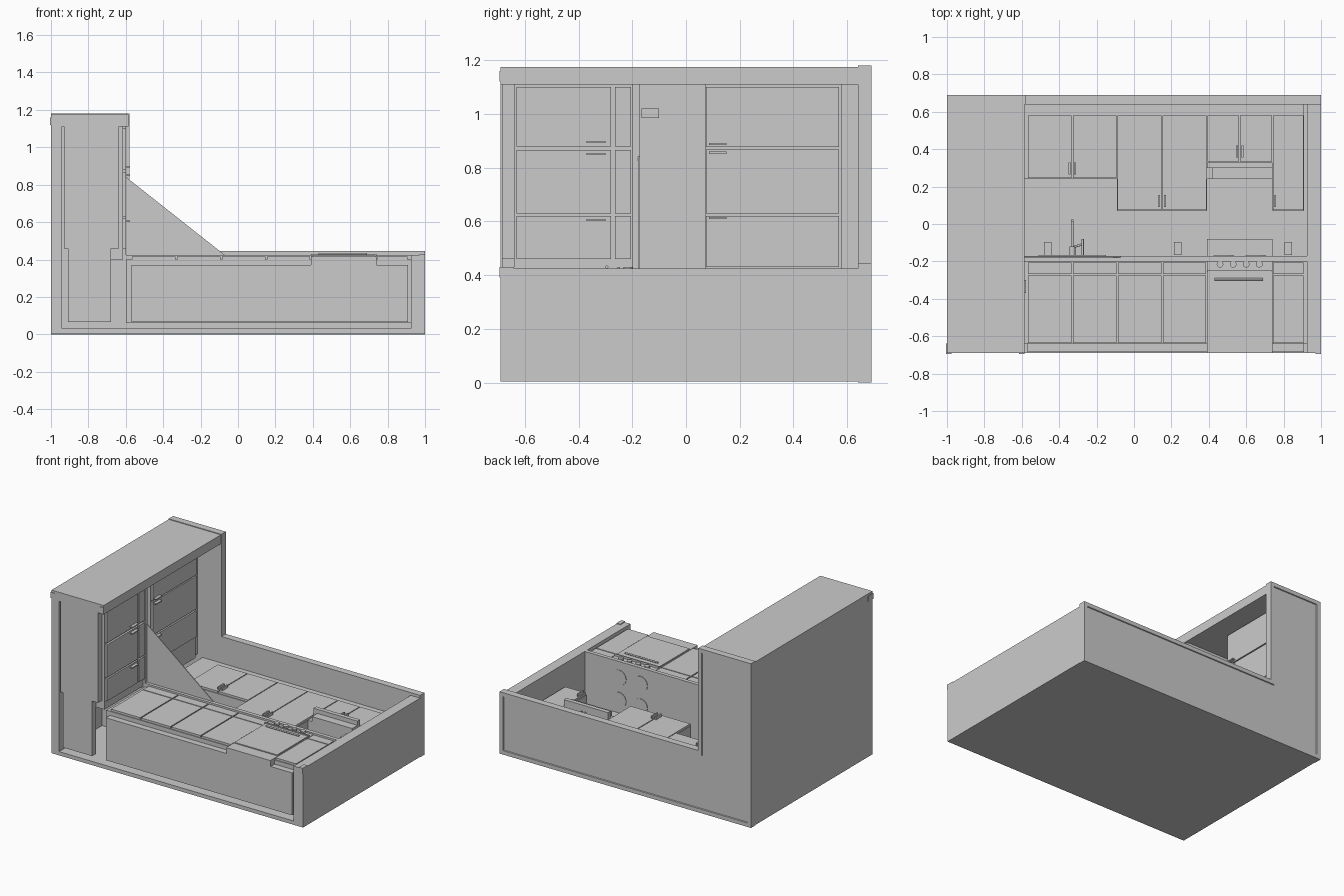
import bpy, bmesh, math
from mathutils import Vector


def box(name, x0, x1, y0, y1, z0, z1):
    bm = bmesh.new()
    bmesh.ops.create_cube(bm, size=1)
    for v in bm.verts:
        v.co = Vector(((x0 + x1) / 2 + v.co.x * (x1 - x0),
                       (y0 + y1) / 2 + v.co.y * (y1 - y0),
                       (z0 + z1) / 2 + v.co.z * (z1 - z0)))
    return finish(name, bm)


def finish(name, bm):
    me = bpy.data.meshes.new(name)
    bm.to_mesh(me)
    bm.free()
    ob = bpy.data.objects.new(name, me)
    bpy.context.collection.objects.link(ob)
    return ob


def prism_xz(name, pts, y0, y1, inset=0.0):
    # Extrude an x-z outline along y; optionally recess a framed field on the y1 side
    bm = bmesh.new()
    f = bm.faces.new([bm.verts.new((x, y0, z)) for x, z in pts])
    r = bmesh.ops.extrude_face_region(bm, geom=[f])
    bmesh.ops.translate(bm, vec=(0, y1 - y0, 0),
                        verts=[g for g in r["geom"] if isinstance(g, bmesh.types.BMVert)])
    bmesh.ops.recalc_face_normals(bm, faces=bm.faces)
    if inset:
        top = [f for f in bm.faces if abs(f.calc_center_median().y - y1) < 1e-5]
        bmesh.ops.inset_region(bm, faces=top, thickness=inset)
        bmesh.ops.inset_region(bm, faces=top, thickness=0.004, depth=-0.006)
    return finish(name, bm)


def rod(name, a, b, r, sides=12):
    a, b = Vector(a), Vector(b)
    bm = bmesh.new()
    bmesh.ops.create_cone(bm, cap_ends=True, segments=sides, radius1=r, radius2=r,
                          depth=(b - a).length)
    rot = Vector((0, 0, 1)).rotation_difference(b - a)
    for v in bm.verts:
        v.co = rot @ v.co + (a + b) / 2
    for f in bm.faces:
        f.smooth = len(f.verts) == 4
    return finish(name, bm)


# Room shell: the kitchen lies on its back wall
box("back_wall", -1, 1, -0.69, 0.65, 0.003, 0.03)
box("left_wall", -1, -0.94, -0.69, 0.65, 0.003, 1.17)
box("right_wall", 0.925, 1, -0.69, 0.65, 0.003, 0.425)
box("end_wall", -1, -0.585, -0.69, 0.65, 1.11, 1.175)
prism_xz("ceiling_panel", [(-1, 0), (1, 0), (1, 0.445), (-0.58, 0.445), (-0.58, 1.18), (-1, 1.18)],
         0.64, 0.69, 0.04)

# Connector blocks at the panel corners
for i, (x, z) in enumerate([(-0.99, 1.14), (-0.60, 1.14), (0.985, 0.41)]):
    box(f"connector_{i}", x - 0.015, x + 0.015, -0.694, -0.64, z - 0.02, z + 0.02)

# Base cabinets and plinth along the back wall
box("base_carcass", -0.60, 0.925, -0.64, -0.20, 0.06, 0.40)
box("base_plinth", -0.57, 0.91, -0.685, -0.64, 0.065, 0.37)
box("oven_body", 0.39, 0.74, -0.69, -0.175, 0.13, 0.415)
box("worktop_back", -0.94, 0.925, -0.20, -0.172, 0.03, 0.425)
for i, (a, b) in enumerate([(-0.57, -0.33), (-0.33, -0.09), (-0.09, 0.15), (0.15, 0.39), (0.74, 0.91)]):
    box(f"base_door_{i}", a + 0.004, b - 0.004, -0.635, -0.275, 0.40, 0.415)
    box(f"base_drawer_{i}", a + 0.004, b - 0.004, -0.268, -0.205, 0.40, 0.415)

# Base cabinets and plinth along the left wall
box("side_base_carcass", -0.91, -0.615, -0.64, -0.20, 0.40, 1.11)
box("side_plinth", -0.91, -0.68, -0.685, -0.64, 0.065, 0.46)
box("side_plinth_upper", -0.93, -0.635, -0.685, -0.64, 0.46, 1.11)
box("worktop_side", -0.94, -0.60, -0.20, -0.172, 0.42, 1.11)
for i, (a, b) in enumerate([(0.46, 0.62), (0.63, 0.865), (0.878, 1.10)]):
    box(f"side_door_{i}", -0.615, -0.60, -0.63, -0.28, a, b)
    box(f"side_drawer_{i}", -0.615, -0.60, -0.265, -0.205, a, b)
for i, z in enumerate((0.605, 0.85, 0.895)):
    box(f"side_handle_{i}", -0.60, -0.578, -0.37, -0.30, z - 0.004, z + 0.004)

# Sloping corner sheet at worktop height
prism_xz("corner_sheet", [(-0.61, 0.85), (-0.61, 0.40), (-0.04, 0.40)], -0.178, -0.172)

# Wall cabinets along the back wall
uppers = [(-0.73, -0.09, 0.24), (-0.09, 0.39, 0.07), (0.39, 0.74, 0.24), (0.74, 0.91, 0.07)]
for i, (a, b, y) in enumerate(uppers):
    box(f"wall_cabinet_{i}", a, b, y, 0.64, 0.03, 0.255)
doors = [(-0.57, -0.33, 0.24), (-0.33, -0.09, 0.24), (-0.09, 0.15, 0.07), (0.15, 0.39, 0.07),
         (0.39, 0.565, 0.33), (0.565, 0.74, 0.33), (0.74, 0.91, 0.07)]
for i, (a, b, y) in enumerate(doors):
    box(f"wall_door_{i}", a + 0.003, b - 0.003, y + 0.005, 0.58, 0.255, 0.27)
for i, (x, y) in enumerate([(-0.345, 0.265), (-0.315, 0.265), (0.135, 0.09), (0.165, 0.09),
                            (0.55, 0.355), (0.58, 0.355), (0.755, 0.09)]):
    box(f"wall_handle_{i}", x - 0.005, x + 0.005, y, y + 0.065, 0.27, 0.29)

# Wall cabinets along the left wall
box("side_wall_cabinet", -0.94, -0.745, 0.07, 0.58, 0.27, 1.11)
box("side_cornice", -0.94, -0.77, 0.58, 0.64, 0.27, 1.11)
for i, (a, b) in enumerate([(0.43, 0.62), (0.63, 0.868), (0.876, 1.10)]):
    box(f"side_wall_door_{i}", -0.745, -0.73, 0.075, 0.57, a, b)
for i, z in enumerate((0.612, 0.855, 0.888)):
    box(f"side_wall_handle_{i}", -0.73, -0.708, 0.085, 0.15, z - 0.004, z + 0.004)

# Extractor hood
box("hood_body", 0.39, 0.74, 0.30, 0.33, 0.25, 0.32)
box("hood_filter", 0.42, 0.74, 0.24, 0.30, 0.25, 0.29)

# Cooker: rear guard, hob, knobs and handles
box("cooker_guard", 0.39, 0.74, -0.175, -0.08, 0.03, 0.055)
box("oven_front", 0.395, 0.735, -0.605, -0.25, 0.415, 0.422)
for i in range(4):
    x = 0.46 + 0.07 * i
    rod(f"cooker_knob_{i}", (x, -0.215, 0.41), (x, -0.215, 0.43), 0.018, 16)
    rod(f"hob_ring_{i}", (0.48 + 0.17 * (i % 2), -0.176, 0.15 + 0.16 * (i // 2)),
        (0.48 + 0.17 * (i % 2), -0.168, 0.15 + 0.16 * (i // 2)), 0.055, 20)
box("oven_rail", 0.39, 0.74, -0.254, -0.246, 0.41, 0.43)
rod("oven_handle", (0.43, -0.295, 0.43), (0.69, -0.295, 0.43), 0.006)

# Sink rim and tap
box("sink_rim", -0.51, -0.15, -0.174, -0.166, 0.08, 0.36)
rod("tap_base", (-0.33, -0.17, 0.10), (-0.33, -0.12, 0.10), 0.016)
rod("tap_stem", (-0.33, -0.13, 0.10), (-0.33, 0.025, 0.10), 0.007)
rod("tap_spout", (-0.33, 0.018, 0.10), (-0.33, 0.018, 0.20), 0.007)
rod("tap_lever", (-0.33, -0.125, 0.10), (-0.28, -0.11, 0.10), 0.006)
rod("soap_pump", (-0.275, -0.17, 0.10), (-0.275, -0.08, 0.10), 0.007)

# Wall sockets
for i, x in enumerate((-0.46, 0.235, 0.825)):
    box(f"socket_{i}", x - 0.02, x + 0.02, -0.165, -0.095, 0.03, 0.045)
box("side_socket", -0.94, -0.925, -0.165, -0.10, 0.985, 1.02)
